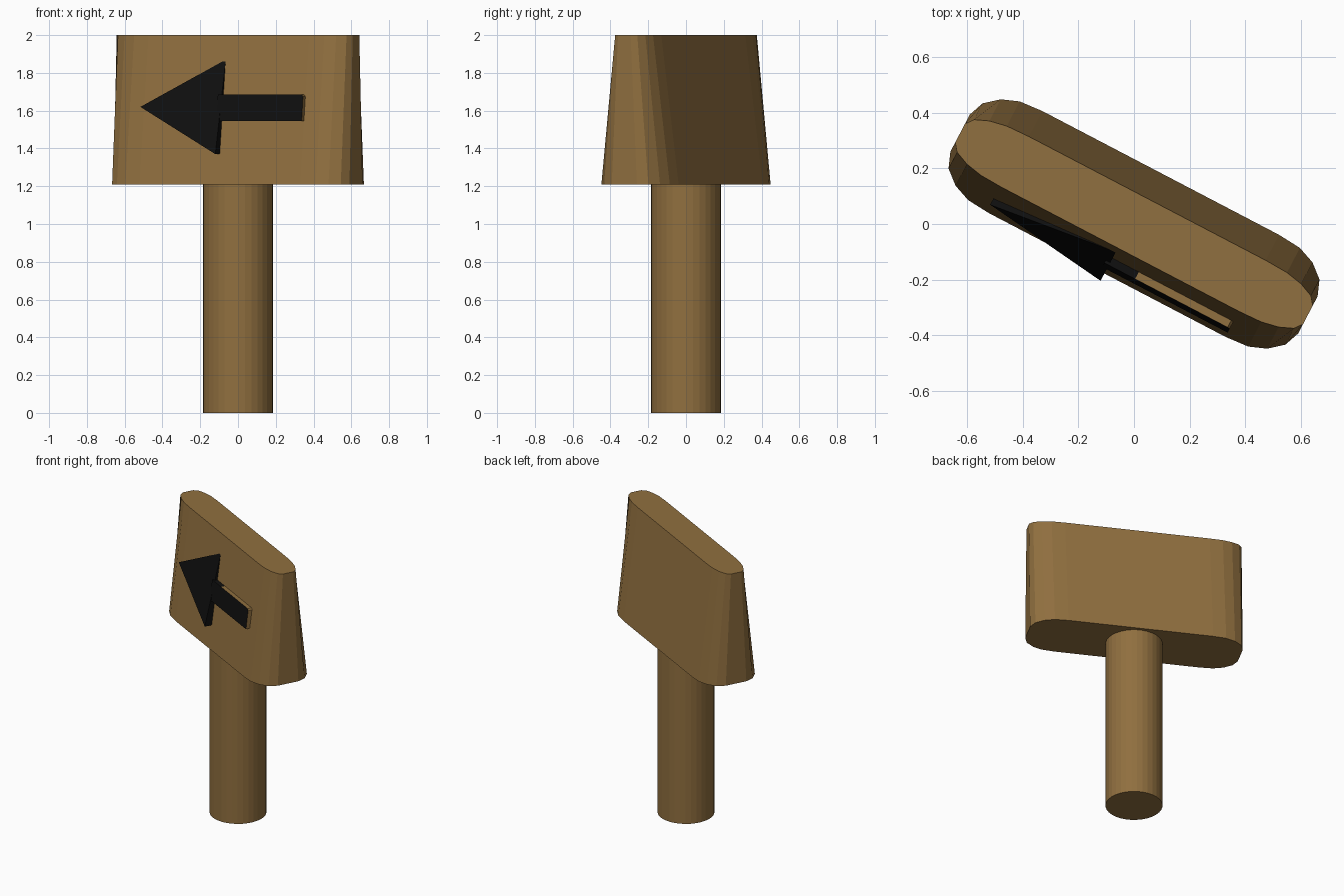
import bpy, bmesh, math
from mathutils import Vector

if "Cube" in bpy.data.objects:
    bpy.data.objects.remove(bpy.data.objects["Cube"])

TURN = math.radians(-27.6)
Z0, Z1 = 1.21, 2.0


def material(name, rgb):
    m = bpy.data.materials.new(name)
    m.diffuse_color = (*rgb, 1)
    m.use_nodes = True
    m.node_tree.nodes["Principled BSDF"].inputs["Base Color"].default_value = m.diffuse_color
    return m


wood = material("wood", (0.28, 0.16, 0.05))
black = material("black", (0.005, 0.005, 0.005))


def loft(name, ring_a, ring_b, mats, cap_mat=0, turn=TURN):
    """Closed solid between two matching rings; cap_mat is used on ring_a's cap."""
    bm = bmesh.new()
    a = [bm.verts.new(Vector(p)) for p in ring_a]
    b = [bm.verts.new(Vector(p)) for p in ring_b]
    n = len(a)
    cap = bm.faces.new(a)
    bm.faces.new(b[::-1])
    for i in range(n):
        j = (i + 1) % n
        bm.faces.new((a[j], a[i], b[i], b[j]))
    cap.material_index = cap_mat
    bmesh.ops.recalc_face_normals(bm, faces=bm.faces)
    mesh = bpy.data.meshes.new(name)
    bm.to_mesh(mesh)
    bm.free()
    for m in mats:
        mesh.materials.append(m)
    ob = bpy.data.objects.new(name, mesh)
    ob.rotation_euler.z = turn
    bpy.context.collection.objects.link(ob)
    return ob


# round post
bpy.ops.mesh.primitive_cylinder_add(vertices=32, radius=0.185, depth=Z0, location=(0, 0, Z0 / 2))
post = bpy.context.object
post.name = "post"
post.data.materials.append(wood)

# tapered sign board with rounded ends
q = [(0.48, 0.207), (0.568, 0.2), (0.632, 0.175), (0.683, 0.132), (0.705, 0.075)]
outline = q + [(x, -y) for x, y in q[::-1]]
outline += [(-x, -y) for x, y in outline]
loft("sign_board",
     [(x, y, Z0) for x, y in outline],
     [(x, y * 0.5, Z1) for x, y in outline], [wood])


# arrow pieces: sloped front plane, pushed back into the board
def arrow_piece(name, points, mid, slope, mats, cap_mat=0):
    front = [(u, mid + slope * (z - 1.62), z) for u, z in points]
    back = [(x, y + 0.06, z) for x, y, z in front]
    return loft(name, front, back, mats, cap_mat)


arrow_piece("arrow_head", [(-0.49, 1.62), (-0.011, 1.87), (-0.012, 1.37)], -0.178, 0.234, [black])
arrow_piece("arrow_neck", [(-0.03, 1.545), (0.095, 1.545), (0.095, 1.685), (-0.03, 1.685)],
            -0.181, 0.12, [black])
arrow_piece("arrow_shaft", [(0.095, 1.545), (0.479, 1.545), (0.479, 1.675), (0.47, 1.685), (0.095, 1.685)],
            -0.181, 0.12, [wood, black], 1)
